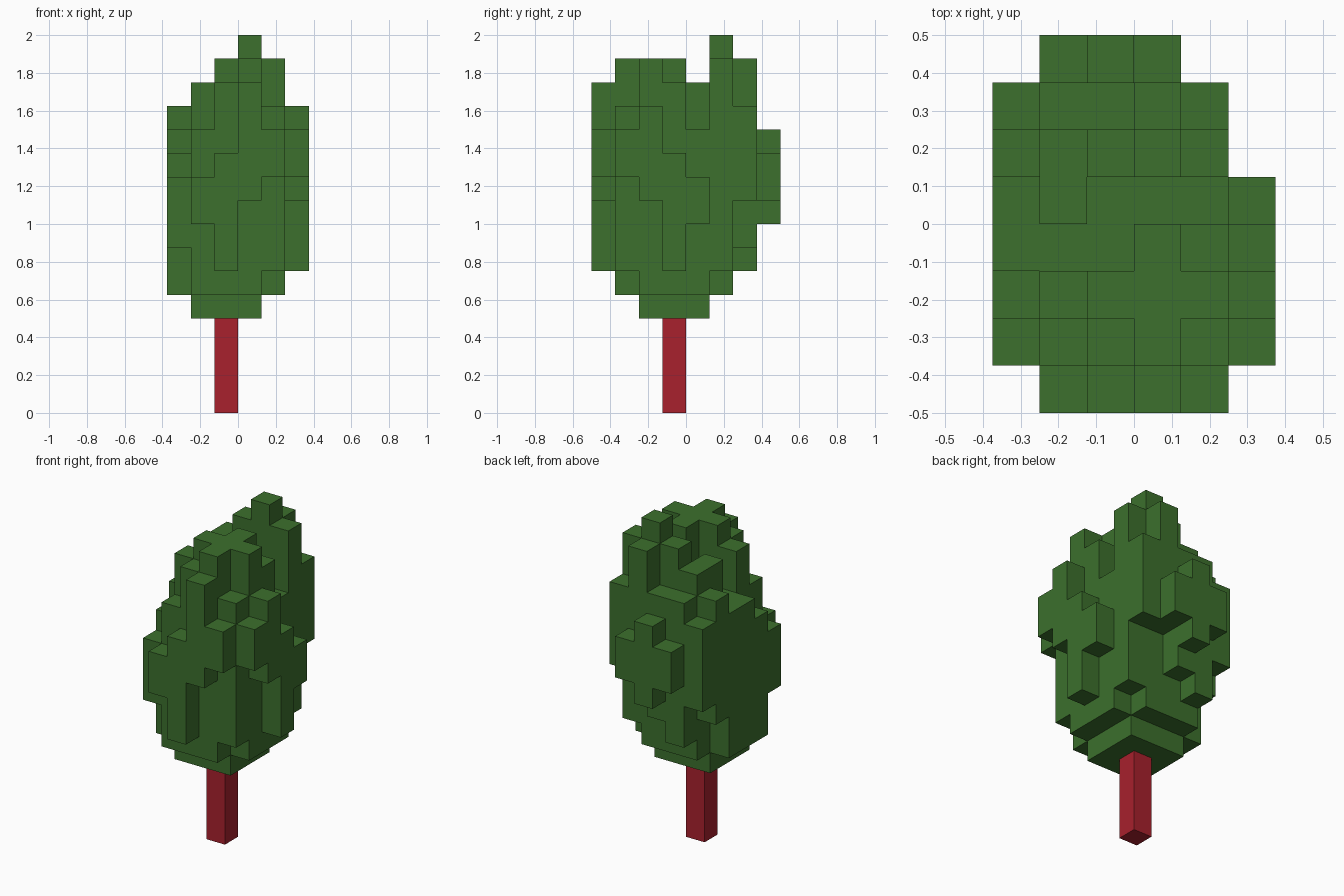
import bpy
import bmesh
import math
from mathutils import Vector

CELL = 0.125
ORIGIN = Vector((-0.375, -0.5, 0.0))

default_cube = bpy.data.objects.get("Cube")
if default_cube:
    bpy.data.objects.remove(default_cube, do_unlink=True)


def make_material(name, colour):
    material = bpy.data.materials.new(name)
    material.use_nodes = True
    material.diffuse_color = colour
    shader = material.node_tree.nodes["Principled BSDF"]
    shader.inputs["Base Color"].default_value = colour
    shader.inputs["Roughness"].default_value = 0.9
    return material


def fill_column(cells, column, row, bottom, top):
    cells.update((column, row, level) for level in range(bottom, top))


def build_blocks(name, cells, material):
    """Skin a set of grid cells, keeping only the exposed faces."""
    bm = bmesh.new()
    corners = {}

    def corner(point):
        key = tuple(point)
        if key not in corners:
            corners[key] = bm.verts.new(ORIGIN + Vector(key) * CELL)
        return corners[key]

    for cell in sorted(cells):
        for axis in range(3):
            for side in (0, 1):
                neighbour = list(cell)
                neighbour[axis] += 2 * side - 1
                if tuple(neighbour) in cells:
                    continue
                ring = []
                for u, v in ((0, 0), (1, 0), (1, 1), (0, 1)):
                    point = list(cell)
                    point[axis] += side
                    point[(axis + 1) % 3] += u
                    point[(axis + 2) % 3] += v
                    ring.append(corner(point))
                bm.faces.new(ring if side else ring[::-1])

    # Merge the cell faces that lie flush with each other
    bmesh.ops.dissolve_limit(bm, angle_limit=math.radians(1),
                             verts=bm.verts[:], edges=bm.edges[:])
    mesh = bpy.data.meshes.new(name)
    bm.to_mesh(mesh)
    bm.free()
    mesh.materials.append(material)
    part = bpy.data.objects.new(name, mesh)
    bpy.context.collection.objects.link(part)
    return part


leaf_green = make_material("leaf green", (0.045, 0.162, 0.026, 1))
bark_red = make_material("bark red", (0.392, 0.015, 0.026, 1))

# Trunk: one square post
trunk_cells = set()
fill_column(trunk_cells, 2, 3, 0, 4)
build_blocks("trunk", trunk_cells, bark_red)

# Crown: rows from front to back, each with its first column
# and the bottom and top level of every upright block column
crown_rows = [
    (1, [(8, 10), (6, 11), (9, 14), (10, 12)]),
    (0, [(7, 10), (5, 12), (5, 14), (5, 15), (6, 13), (10, 12)]),
    (0, [(5, 11), (4, 14), (4, 15), (4, 15), (5, 15), (9, 13)]),
    (0, [(5, 12), (4, 12), (4, 12), (4, 15), (5, 14), (6, 11)]),
    (0, [(5, 12), (4, 14), (4, 12), (4, 12), (5, 12), (8, 10)]),
    (0, [(7, 13), (5, 14), (5, 15), (5, 16), (6, 15)]),
    (0, [(8, 12), (6, 13), (7, 13), (9, 15), (9, 13)]),
    (1, [(9, 11), (8, 12), (9, 11)]),
]
crown_cells = set()
for row, (first, spans) in enumerate(crown_rows):
    for column, (bottom, top) in enumerate(spans, first):
        fill_column(crown_cells, column, row, bottom, top)
build_blocks("crown", crown_cells, leaf_green)
